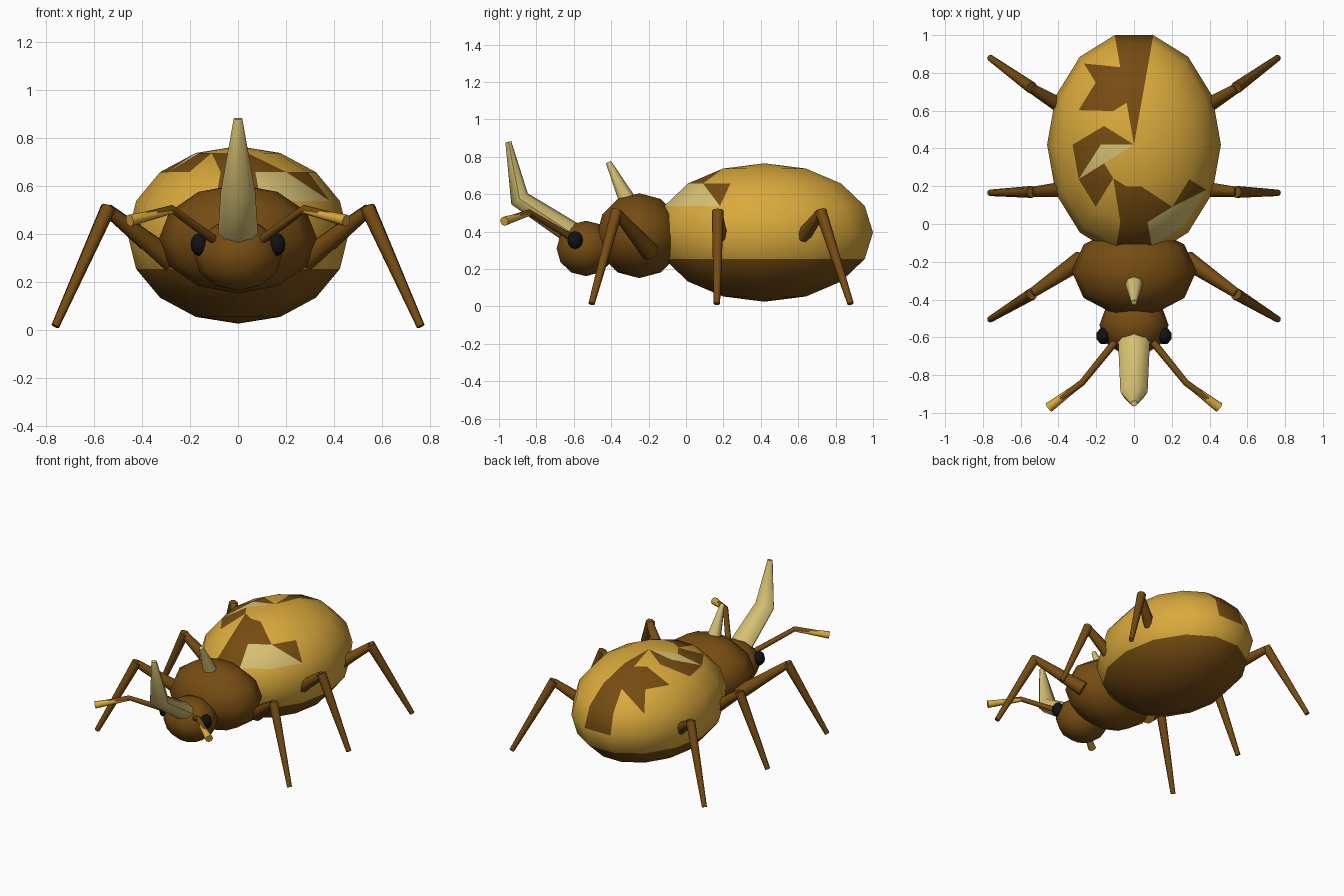
import bpy, bmesh
from math import sin, cos, pi
from mathutils import Vector

if "Cube" in bpy.data.objects:
    bpy.data.objects.remove(bpy.data.objects["Cube"])


def material(name, rgb):
    m = bpy.data.materials.new(name)
    m.use_nodes = True
    m.diffuse_color = (*rgb, 1)
    m.node_tree.nodes["Principled BSDF"].inputs["Base Color"].default_value = (*rgb, 1)
    return m


BROWN = material("dark_brown", (0.18, 0.072, 0.006))
GOLD = material("golden_yellow", (0.70, 0.40, 0.045))
CREAM = material("cream", (0.67, 0.53, 0.17))
BLACK = material("black", (0.006, 0.006, 0.007))


def finish(name, bm, mats):
    bmesh.ops.recalc_face_normals(bm, faces=bm.faces)
    mesh = bpy.data.meshes.new(name)
    bm.to_mesh(mesh)
    bm.free()
    for m in mats:
        mesh.materials.append(m)
    ob = bpy.data.objects.new(name, mesh)
    bpy.context.collection.objects.link(ob)
    bpy.ops.object.select_all(action="DESELECT")
    ob.select_set(True)
    bpy.context.view_layer.objects.active = ob
    bpy.ops.object.shade_smooth_by_angle(angle=0.9)
    return ob


def ellipsoid(name, center, radii, segs, rings, mats, paint=lambda band, sector, half: 0):
    """Triangulated ball, poles up, flat sector facing +y and -y."""
    bm = bmesh.new()
    c, r = Vector(center), Vector(radii)

    def vert(ring, j):
        t, a = pi * ring / rings, pi * (2 * j + 1) / segs
        d = Vector((-sin(t) * sin(a), sin(t) * cos(a), cos(t)))
        return bm.verts.new(c + d * r)

    top, bottom = vert(0, 0), vert(rings, 0)
    grid = [[top] * segs]
    grid += [[vert(k, j) for j in range(segs)] for k in range(1, rings)]
    grid += [[bottom] * segs]
    for band in range(rings):
        up, low = grid[band], grid[band + 1]
        for j in range(segs):
            n = (j + 1) % segs
            halves = ((up[j], up[n], low[n]), (up[j], low[j], low[n]))
            if band == 0:
                halves = ((up[j], low[j], low[n]),)
            elif band == rings - 1:
                halves = ((up[j], up[n], bottom),)
            for half, tri in enumerate(halves):
                bm.faces.new(tri).material_index = paint(band, j, half)
    return finish(name, bm, mats)


def tube(name, path, radii, mat, sides=8):
    """Tapered tube with mitred joints; radii are (sideways, in-plane) pairs."""
    bm = bmesh.new()
    pts = [Vector(p) for p in path]
    loops = []
    for i, p in enumerate(pts):
        ahead = (pts[min(i + 1, len(pts) - 1)] - p).normalized()
        behind = (p - pts[max(i - 1, 0)]).normalized()
        t = (ahead + behind).normalized()
        # sideways axis follows the plane the path bends in
        if abs(pts[-1].x - pts[0].x) < 1e-4:
            side = Vector((1, 0, 0))
        else:
            side = t.cross(Vector((0, 0, 1))).normalized()
        other = t.cross(side)
        rs, ro = radii[i]
        loops.append([bm.verts.new(p + side * rs * cos(2 * pi * k / sides)
                                   + other * ro * sin(2 * pi * k / sides))
                      for k in range(sides)])
    for a, b in zip(loops, loops[1:]):
        for k in range(sides):
            n = (k + 1) % sides
            bm.faces.new((a[k], a[n], b[n], b[k]))
    bm.faces.new(loops[0])
    bm.faces.new(loops[-1])
    return finish(name, bm, [mat])


# Abdomen: patches by band and sector, dark underside
PATCHES = {
    (0, 0): "..BC.........B",
    (1, 0): "B.BCBBB......B",
    (1, 1): "BB.BB.BB.....B",
    (2, 0): "B.....BCB....B",
    (2, 1): "......BCC....B",
    (3, 0): "......B......B",
    (3, 1): "......B......B",
}


def abdomen_paint(band, sector, half):
    if band >= 5:
        return 1
    return ".BC".index(PATCHES.get((band, half), "." * 14)[sector])


ellipsoid("abdomen", (0, 0.42, 0.395), (0.46, 0.595, 0.37), 14, 8,
          [GOLD, BROWN, CREAM], abdomen_paint)

# Thorax and head
ellipsoid("thorax", (0, -0.25, 0.378), (0.33, 0.24, 0.227), 10, 6, [BROWN])
ellipsoid("head", (0, -0.535, 0.31), (0.183, 0.165, 0.148), 10, 6, [BROWN])

# Horns
tube("head_horn", [(0, -0.6, 0.385), (0, -0.89, 0.575), (0, -0.95, 0.88)],
     [(0.085, 0.062), (0.072, 0.053), (0.018, 0.016)], CREAM)
tube("thorax_horn", [(0, -0.305, 0.55), (0, -0.415, 0.772)],
     [(0.052, 0.048), (0.015, 0.015)], CREAM)

# Hip, knee and foot depth of each leg pair
LEGS = {"front": (-0.19, -0.37, -0.505),
        "middle": (0.19, 0.17, 0.165),
        "rear": (0.56, 0.72, 0.88)}

for label, s in (("left", 1), ("right", -1)):
    ellipsoid(label + "_eye", (s * 0.163, -0.593, 0.355), (0.038, 0.045, 0.048), 8, 6, [BLACK])

    for pair, (hip, knee, foot) in LEGS.items():
        base = f"{label}_{pair}"
        k = (s * 0.545, knee, 0.5)
        tube(base + "_thigh", [(s * 0.28, hip, 0.29), k],
             [(0.05, 0.05), (0.026, 0.026)], BROWN)
        tube(base + "_shin", [(s * 0.54, knee, 0.51), (s * 0.762, foot, 0.014)],
             [(0.032, 0.032), (0.017, 0.017)], BROWN)

    # Antenna: brown stem, yellow flared tip
    elbow = (s * 0.275, -0.84, 0.503)
    tip = (s * 0.45, -0.97, 0.458)
    tube(label + "_antenna_stem", [(s * 0.08, -0.6, 0.36), elbow, tip],
         [(0.02, 0.02), (0.017, 0.017), (0.018, 0.018)], BROWN)
    tube(label + "_antenna_tip", [(s * 0.275, -0.84, 0.497), (s * 0.452, -0.972, 0.455)],
         [(0.014, 0.014), (0.027, 0.025)], GOLD)
